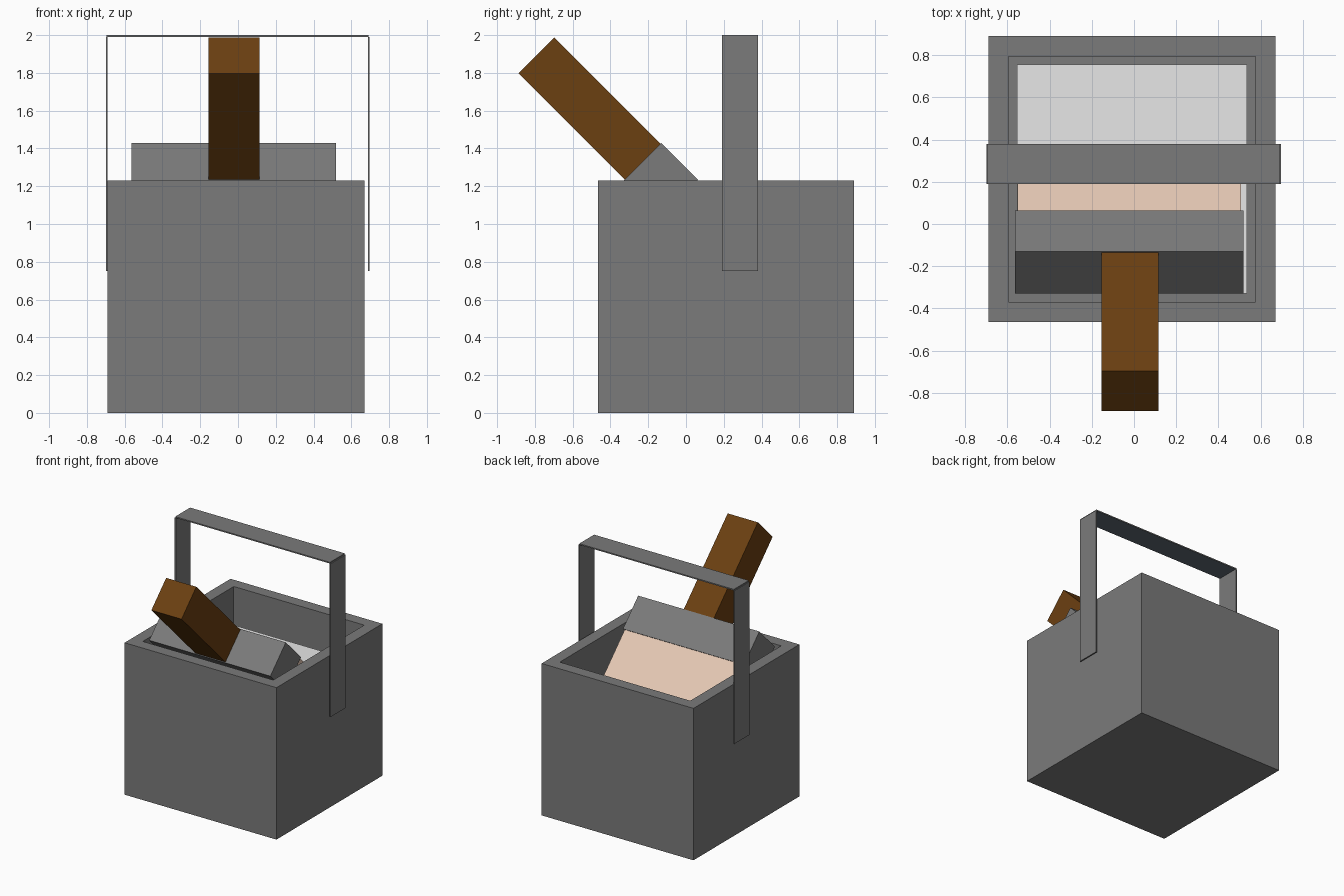
import bpy, bmesh, math
from mathutils import Matrix, Vector

cube = bpy.data.objects.get("Cube")
if cube:
    bpy.data.objects.remove(cube, do_unlink=True)


def material(name, rgb):
    m = bpy.data.materials.new(name)
    m.use_nodes = True
    m.diffuse_color = (*rgb, 1)
    m.node_tree.nodes["Principled BSDF"].inputs["Base Color"].default_value = (*rgb, 1)
    return m


METAL = material("grey metal", (0.196, 0.196, 0.196))
SHADE = material("blue grey metal", (0.11, 0.14, 0.17))
WOOD = material("brown wood", (0.148, 0.05, 0.0056))
BRISTLE = material("beige bristle", (0.78, 0.578, 0.456))
PAINT = material("pale paint", (0.8, 0.8, 0.8))


def make_object(name, bm, *mats):
    mesh = bpy.data.meshes.new(name)
    bm.to_mesh(mesh)
    bm.free()
    for m in mats:
        mesh.materials.append(m)
    ob = bpy.data.objects.new(name, mesh)
    bpy.context.collection.objects.link(ob)
    return ob


def box_mesh(x, y, z):
    """Box from (min, max) ranges."""
    bm = bmesh.new()
    bmesh.ops.create_cube(bm, size=1)
    for v in bm.verts:
        v.co = Vector([(lo + hi) / 2 + c * (hi - lo) for c, (lo, hi) in zip(v.co, (x, y, z))])
    return bm


def top_face(bm):
    return max(bm.faces, key=lambda f: f.calc_center_median().z)


# Bucket: a box with its top inset and pushed down to a floor
bm = box_mesh((-0.69, 0.67), (-0.465, 0.89), (0, 1.23))
rim = top_face(bm)
bmesh.ops.inset_region(bm, faces=[rim], thickness=0.135)
hole = bmesh.ops.extrude_face_region(bm, geom=[rim])
bmesh.ops.delete(bm, geom=[rim], context='FACES_ONLY')
for v in (g for g in hole["geom"] if isinstance(g, bmesh.types.BMVert)):
    v.co.z = 0.12
bmesh.ops.recalc_face_normals(bm, faces=bm.faces)
make_object("bucket", bm, METAL)

# Paint filling the bucket
make_object("paint", box_mesh((-0.555, 0.535), (-0.33, 0.755), (0.12, 0.94)), PAINT)

# Carrying handle: two side straps and a top bar with a darker underside
STRAP_Y = (0.19, 0.38)
make_object("handle_strap_right", box_mesh((-0.70, -0.69), STRAP_Y, (0.75, 1.99)), METAL)
make_object("handle_strap_left", box_mesh((0.687, 0.697), STRAP_Y, (0.75, 1.99)), METAL)
bm = box_mesh((-0.695, 0.69), STRAP_Y, (1.99, 2.0))
min(bm.faces, key=lambda f: f.calc_center_median().z).material_index = 1
make_object("handle_bar", bm, METAL, SHADE)

# Brush: boxes along one axis, tilted 45 degrees down into the paint
TILT = Matrix.Translation((0, -0.23, 1.33)) @ Matrix.Rotation(math.radians(-45), 4, 'X')
for name, x, along, half, mat in (
        ("brush_handle", (-0.155, 0.115), (-0.795, 0.01), 0.134, WOOD),
        ("brush_ferrule", (-0.565, 0.52), (0, 0.275), 0.14, METAL),
        ("brush_bristles", (-0.553, 0.508), (0.27, 0.77), 0.133, BRISTLE)):
    bm = box_mesh(x, along, (-half, half))
    bm.transform(TILT)
    make_object(name, bm, mat)
